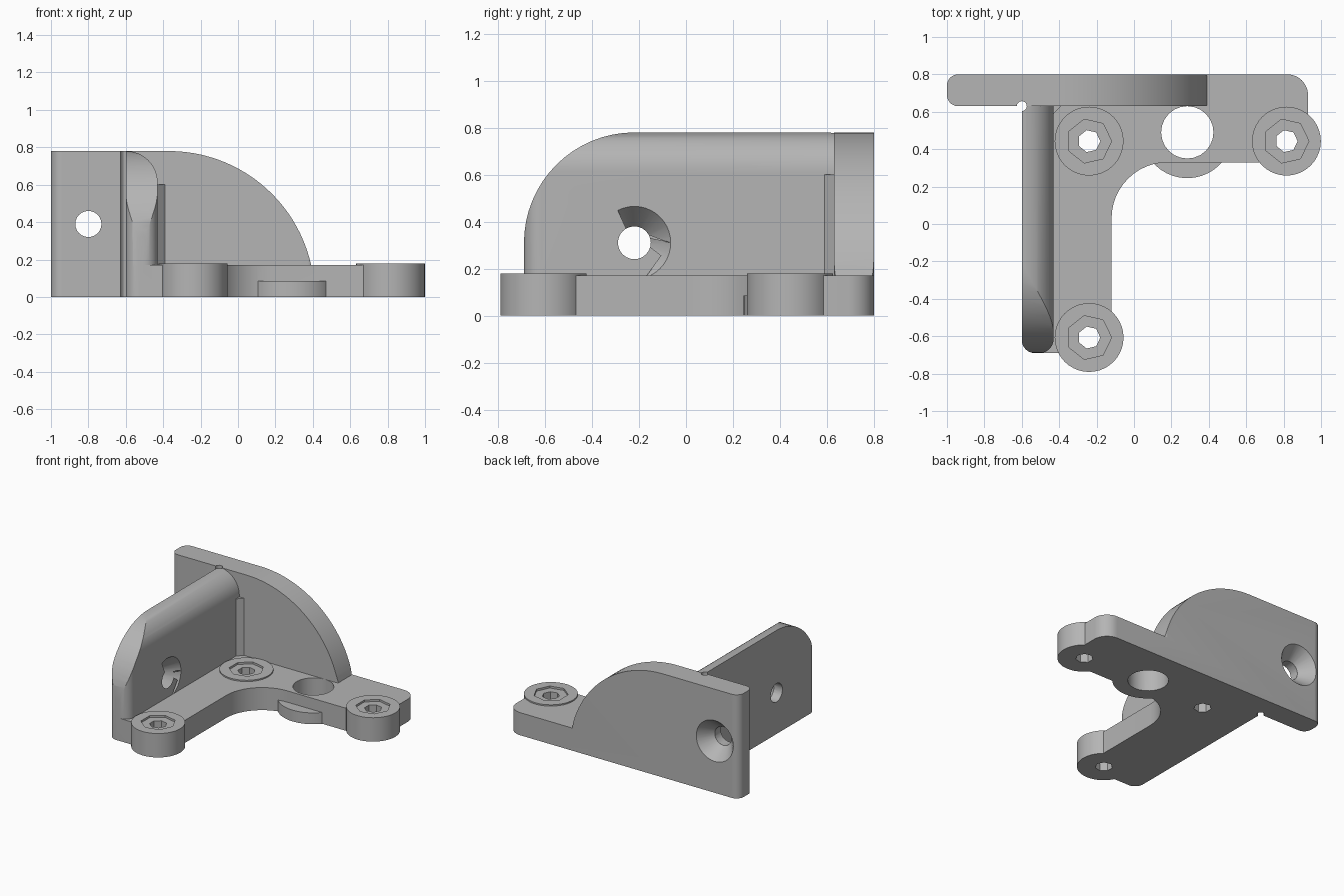
import bpy
import bmesh
from math import pi, tan, sin
from mathutils import Vector, Matrix

old = bpy.data.objects.get("Cube")
if old:
    bpy.data.objects.remove(old, do_unlink=True)

grey = bpy.data.materials.new("plain_grey")
grey.use_nodes = True
color = (0.46, 0.46, 0.46, 1)
grey.diffuse_color = color
grey.node_tree.nodes["Principled BSDF"].inputs["Base Color"].default_value = color


def make_object(name, bm):
    bmesh.ops.recalc_face_normals(bm, faces=bm.faces)
    mesh = bpy.data.meshes.new(name)
    bm.to_mesh(mesh)
    bm.free()
    mesh.materials.append(grey)
    obj = bpy.data.objects.new(name, mesh)
    bpy.context.collection.objects.link(obj)
    return obj


def rounded(corners, steps=12):
    """Outline from (u, v, radius) corners, each corner filleted."""
    points = []
    for i, (u, v, r) in enumerate(corners):
        p = Vector((u, v))
        if r == 0:
            points.append(p)
            continue
        to_prev = (Vector(corners[i - 1][:2]) - p).normalized()
        to_next = (Vector(corners[(i + 1) % len(corners)][:2]) - p).normalized()
        half = to_prev.angle(to_next) / 2
        center = p + (to_prev + to_next).normalized() * r / sin(half)
        start = p + to_prev * r / tan(half) - center
        end = p + to_next * r / tan(half) - center
        turn = pi - 2 * half
        for k in range(steps + 1):
            a = turn * k / steps
            points.append(center + (start * sin(turn - a) + end * sin(a)) / sin(turn))
    return points


def prism(name, outline, axis, low, high):
    """Extrude an outline along x, y or z."""
    place = {"x": lambda u, v, w: (w, u, v),
             "y": lambda u, v, w: (u, w, v),
             "z": lambda u, v, w: (u, v, w)}[axis]
    bm = bmesh.new()
    rings = [[bm.verts.new(place(p[0], p[1], w)) for p in outline] for w in (low, high)]
    for ring in rings:
        bm.faces.new(ring)
    n = len(outline)
    for i in range(n):
        j = (i + 1) % n
        bm.faces.new((rings[0][i], rings[0][j], rings[1][j], rings[1][i]))
    return make_object(name, bm)


def cylinder(name, start, end, r1, r2=None, sides=40):
    """Round bar or cone between two points."""
    start, end = Vector(start), Vector(end)
    direction = end - start
    turn = Matrix.Identity(4) if direction.z else direction.to_track_quat("Z", "Y").to_matrix().to_4x4()
    bm = bmesh.new()
    bmesh.ops.create_cone(bm, cap_ends=True, segments=sides, radius1=r1,
                          radius2=r1 if r2 is None else r2, depth=direction.length,
                          matrix=Matrix.Translation((start + end) / 2) @ turn)
    return make_object(name, bm)


def combine(target, tool, operation):
    mod = target.modifiers.new("join", "BOOLEAN")
    mod.operation = operation
    mod.solver = "EXACT"
    mod.object = tool
    bpy.context.view_layer.update()
    result = bpy.data.meshes.new_from_object(
        target.evaluated_get(bpy.context.evaluated_depsgraph_get()))
    target.modifiers.clear()
    target.data = result
    bpy.data.objects.remove(tool, do_unlink=True)


BASE, TOP = 0.17, 0.78
REAR, WALL_L, WALL_R = 0.63, -0.6, -0.43
FRONT = -0.69

# Base slab with its inner curved corner
bracket = prism("bracket", rounded([
    (-1, REAR, 0.06), (WALL_L, REAR, 0), (WALL_L, FRONT, 0.07), (-0.12, FRONT, 0),
    (-0.12, 0.33, 0.3), (0.93, 0.33, 0), (0.93, 0.8, 0.11), (-1, 0.8, 0.06)]), "z", 0, BASE)

# Rear plate with a quarter-round end
rear_plate = prism("rear_plate", rounded([
    (-1, REAR, 0.06), (0.41, REAR, 0.04), (0.41, 0.8, 0.04), (-1, 0.8, 0.06)]), "z", 0, TOP)
combine(rear_plate, prism("rear_profile", rounded([
    (-1.1, -0.1, 0), (0.41, -0.1, 0), (0.41, TOP, 0.78), (-1.1, TOP, 0)], 28),
    "y", 0.5, 0.9), "INTERSECT")

# Side wall: curved front, top rounded toward the inside
side_wall = prism("side_wall", rounded([
    (WALL_L, FRONT, 0.07), (WALL_R, FRONT, 0.075), (WALL_R, 0.7, 0), (WALL_L, 0.7, 0)]),
    "z", 0, TOP)
combine(side_wall, prism("wall_profile", rounded([
    (FRONT, -0.1, 0), (FRONT, TOP, 0.47), (0.9, TOP, 0), (0.9, -0.1, 0)], 16),
    "x", -0.8, -0.2), "INTERSECT")
combine(side_wall, prism("wall_section", rounded([
    (WALL_L - 0.1, -0.1, 0), (WALL_R, -0.1, 0), (WALL_R, TOP, 0.168),
    (WALL_L - 0.1, TOP, 0)]), "y", -1, 1), "INTERSECT")

# Small web in the inside corner
corner_web = prism("corner_web", [(-0.46, 0.66), (-0.39, 0.66), (-0.39, REAR),
                                  (WALL_R, 0.59), (-0.46, 0.59)], "z", 0.1, 0.6)
# Low collar around the large opening
opening = (0.285, 0.49)
collar = cylinder("collar", (*opening, 0), (*opening, 0.085), 0.245)
for part in (rear_plate, side_wall, corner_web, collar):
    combine(bracket, part, "UNION")

# Three screw bosses, with a seven-sided recess and hole
bosses = [(-0.24, 0.443), (0.815, 0.443), (-0.24, -0.607)]
for x, y in bosses:
    combine(bracket, cylinder("boss", (x, y, 0), (x, y, 0.18), 0.184), "UNION")


def seven_sided(x, y, r):
    return [Vector((x, y)) + Matrix.Rotation(2 * pi * k / 7, 2) @ Vector((r, 0))
            for k in range(7)]


cutters = []
for x, y in bosses:
    cutters.append(prism("recess", seven_sided(x, y, 0.12), "z", 0.165, 0.3))
    cutters.append(prism("bolt_hole", seven_sided(x, y, 0.06), "z", -0.1, 0.3))

# Large opening and the relief notch at the wall joint
cutters.append(cylinder("opening", (*opening, -0.1), (*opening, 0.3), 0.14, sides=24))
cutters.append(cylinder("notch", (WALL_L, REAR, -0.1), (WALL_L, REAR, 1), 0.027, sides=12))

# Countersunk hole in the side wall, with a clearance groove across the base
y, z = -0.22, 0.31
cutters.append(cylinder("wall_hole", (-0.8, y, z), (-0.3, y, z), 0.07, sides=24))
cutters.append(cylinder("wall_countersink", (-0.53, y, z), (WALL_R, y, z), 0.07, 0.155))
cutters.append(cylinder("groove", (WALL_R - 0.001, y, z), (0, y, z), 0.155))

# Countersunk hole through the rear plate, opening at the back
x, z = -0.8, 0.39
cutters.append(cylinder("rear_hole", (x, 0.5, z), (x, 1, z), 0.07, sides=24))
cutters.append(cylinder("rear_countersink", (x, 0.7, z), (x, 0.801, z), 0.07, 0.155))
for cutter in cutters:
    combine(bracket, cutter, "DIFFERENCE")

# Merge flat regions and shade
bm = bmesh.new()
bm.from_mesh(bracket.data)
bmesh.ops.remove_doubles(bm, verts=bm.verts, dist=0.0002)
bmesh.ops.dissolve_limit(bm, angle_limit=0.005, verts=bm.verts, edges=bm.edges)
bm.to_mesh(bracket.data)
bm.free()
bpy.ops.object.select_all(action="DESELECT")
bracket.select_set(True)
bpy.context.view_layer.objects.active = bracket
bpy.ops.object.shade_smooth_by_angle(angle=0.5)
